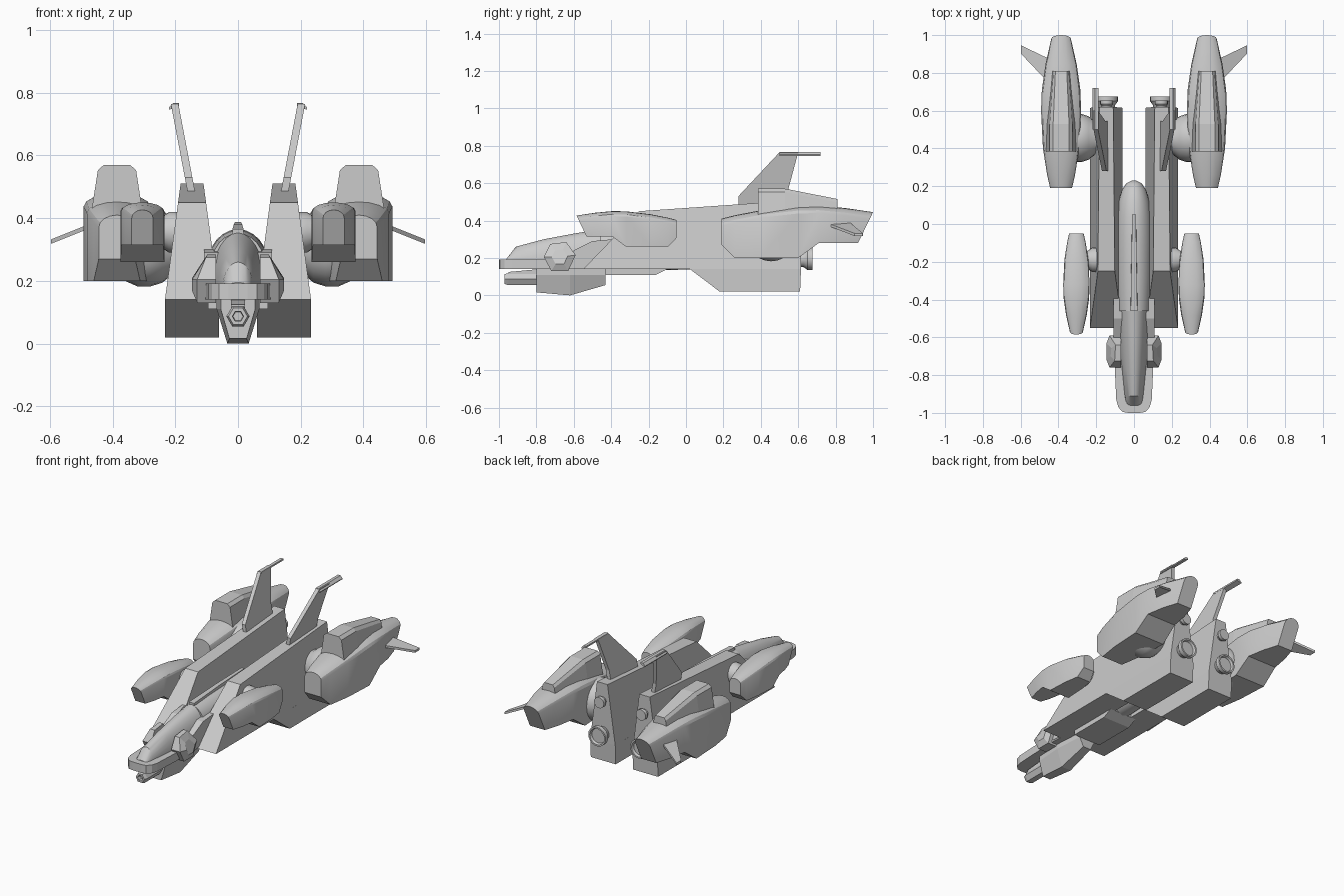
import bpy, bmesh, math
from mathutils import Vector, Matrix

if "Cube" in bpy.data.objects:
    bpy.data.objects.remove(bpy.data.objects["Cube"])


def finish(name, bm, mirror=False, smooth=None):
    bmesh.ops.recalc_face_normals(bm, faces=bm.faces[:])
    me = bpy.data.meshes.new(name)
    bm.to_mesh(me)
    bm.free()
    ob = bpy.data.objects.new(name, me)
    bpy.context.collection.objects.link(ob)
    if smooth:
        bpy.ops.object.select_all(action='DESELECT')
        ob.select_set(True)
        bpy.context.view_layer.objects.active = ob
        bpy.ops.object.shade_smooth_by_angle(angle=math.radians(smooth))
    if mirror:
        ob.modifiers.new("Mirror", 'MIRROR')
    return ob


def loft(name, sections, mirror=False, smooth=None):
    """Skin matching closed sections and cap both ends."""
    bm = bmesh.new()
    rings = [[bm.verts.new(p) for p in s] for s in sections]
    n = len(rings[0])
    for a, b in zip(rings, rings[1:]):
        for i in range(n):
            j = (i + 1) % n
            bm.faces.new((a[i], a[j], b[j], b[i]))
    bm.faces.new(rings[0])
    bm.faces.new(rings[-1])
    return finish(name, bm, mirror, smooth)


def prism(name, profile, inner, outer, mirror=False):
    """Side profile (y, z) spanned between x = inner(z) and x = outer(z)."""
    return loft(name, [[(f(z), y, z) for y, z in profile] for f in (inner, outer)], mirror)


def lathe(name, origin, axis, steps, sides, mirror=False, smooth=35):
    """Round part: steps are (distance along axis, radius)."""
    turn = Vector((0, 0, 1)).rotation_difference(Vector(axis)).to_matrix().to_4x4()
    m = Matrix.Translation(origin) @ turn
    secs = [[m @ Vector((r * math.cos(2 * math.pi * i / sides),
                         r * math.sin(2 * math.pi * i / sides), d))
             for i in range(sides)] for d, r in steps]
    return loft(name, secs, mirror, smooth)


def arch(y, w, z0, z1, n=14):
    """Half-ellipse section on a flat base."""
    return [(w * math.cos(math.pi * i / n), y, z0 + (z1 - z0) * math.sin(math.pi * i / n))
            for i in range(n + 1)]


# Twin hull slabs with deeper rear keels
prism("hull_slab", [(-.55, .14), (-.25, .45), (.62, .51), (.615, .14)],
      lambda z: .06 + (z - .14) * .135, lambda z: .233 - (z - .14) * .135, True)
prism("hull_keel", [(.02, .141), (.18, .02), (.61, .02), (.615, .141)],
      lambda z: .06, lambda z: .233, True)

# Central fuselage, ending in a rounded tail
secs = []
for y, k in [(-.46, .88), (-.3, .97), (-.1, 1), (.04, .96), (.12, .85), (.18, .66), (.215, .42), (.23, .12)]:
    secs.append([(.097 * k * math.cos(2 * math.pi * i / 24), y,
                  .25 + .115 * k * math.sin(2 * math.pi * i / 24)) for i in range(24)])
loft("fuselage", secs, smooth=35)
loft("dorsal_spine", [[(-w, y, .3), (w, y, .3), (w * .8, y, z), (-w * .8, y, z)]
                      for y, w, z in [(-.46, .022, .365), (-.2, .017, .38), (.05, .012, .388)]])
prism("belly", [(-.43, .2), (-.43, .11), (-.16, .11), (-.1, .14), (-.1, .2)],
      lambda z: -.095, lambda z: .095)

# Cockpit canopy
loft("canopy", [arch(-.96, .045, .17, .195), arch(-.91, .05, .17, .26),
                arch(-.76, .065, .17, .30), arch(-.6, .08, .17, .33),
                arch(-.45, .09, .17, .355)], smooth=30)

# Rounded nose plate
half = [(.09, -.42), (.108, -.6), (.1, -.8), (.094, -.93), (.083, -.97), (.06, -.995), (.03, -1)]
outline = half + [(-x, y) for x, y in reversed(half)]
loft("nose_plate", [[(x, y, z) for x, y in outline] for z in (.14, .192)])

# Faceted sensor pods on the nose sides
pod = [(-.76, .205), (-.725, .275), (-.64, .285), (-.59, .215), (-.63, .13), (-.72, .13)]
loft("nose_pod", [[(.07, y, z) for y, z in pod],
                  [(.13 - max(0, z - .22) * .5, y, z) for y, z in pod],
                  [(.146 - max(0, z - .22) * .4, -.675 + (y + .675) * .5, .205 + (z - .205) * .5)
                   for y, z in pod]], True)
loft("cockpit_brace", [[(x, y, z) for y, z in
                        [(-.62, .15), (-.6, .24), (-.5, .29), (-.39, .30), (-.44, .14)]]
                       for x in (.06, .108)], True)

# Chin gun
loft("chin_pod", [[(-w, y, .145), (-w, y, .11), (-w * .5, y, z), (w * .5, y, z), (w, y, .11), (w, y, .145)]
                  for y, w, z in [(-.8, .055, .016), (-.62, .068, 0), (-.43, .055, .055)]])
lathe("gun_barrel", (0, -.78, .087), (0, -1, 0),
      [(0, .037), (.17, .037), (.19, .03), (.19, .018), (.165, .016)], 6, smooth=None)
prism("gun_mount", [(-.95, .108), (-.95, .125), (-.79, .14), (-.79, .108)],
      lambda z: -.022, lambda z: .022)


# Nacelles: one shape, reused reversed and smaller at the front
def nacelle(name, cx, fy, fz, s):
    shape = [((.19, .41), (.19, .27), .058), ((.26, .428), (.26, .2), .074),
             ((.4, .455), (.4, .2), .096), ((.6, .478), (.6, .2), .106),
             ((.71, .48), (.71, .28), .102), ((.85, .467), (.82, .28), .083),
             ((1.0, .445), (.92, .28), .052)]
    secs = []
    for (yt, zt), (yb, zb), w in shape:
        sec = [(-w, zb), (w, zb)]
        sec += [(w * math.cos(math.pi * i / 8), zt - .04 + .04 * math.sin(math.pi * i / 8)) for i in range(9)]
        secs.append([(cx + x * s, fy(yb + (yt - yb) * (z - zb) / (zt - zb)), fz(z)) for x, z in sec])
    return loft(name, secs, True, 25)


K = .535 / .81
nacelle("rear_nacelle", .386, lambda y: y, lambda z: z, 1)
nacelle("front_nacelle", .305, lambda y: -.05 - (y - .19) * K, lambda z: .26 + (z - .2) * K * 1.03, K)

# Raised pods on the rear nacelles
secs = []
for y, w, t, zt in [(.385, .08, .042, .57), (.53, .078, .042, .57), (.81, .05, .03, .515)]:
    secs.append([(.386 + x, y, z) for x, z in
                 [(-w, .43), (-(w + t) / 2, zt - .017), (-t, zt), (t, zt), ((w + t) / 2, zt - .017), (w, .43)]])
loft("nacelle_top_pod", secs, True)

# Small side fins
loft("side_fin", [[(x, a, z - .007), (x, b, z - .007), (x, b, z + .007), (x, a, z + .007)]
                  for x, a, b, z in [(.44, .735, .87, .388), (.597, .90, .945, .325)]], True)

# Tail fins leaning outward, with tip booms
lean = lambda z: .15 + (z - .49) * .19
prism("tail_fin", [(.28, .48), (.28, .53), (.5, .765), (.6, .765), (.545, .56), (.545, .48)],
      lambda z: lean(z) - .012, lambda z: lean(z) + .012, True)
loft("fin_boom", [[(.188, y, .757), (.188, y, .767), (.207, y, .767), (.221, y, .752), (.219, y, .746)]
                  for y in (.5, .72)], True)

# Couplings joining nacelles to the hull
lathe("rear_coupling", (.18, .455, .31), (1, 0, 0),
      [(0, .085), (.03, .09), (.06, .115), (.1, .128), (.14, .128), (.18, .11)], 24, True)
lathe("front_coupling", (.18, -.19, .355), (1, 0, 0),
      [(0, .065), (.04, .065), (.07, .045), (.1, .045)], 20, True)

# Engine nozzles
lathe("main_nozzle", (.145, .6, .195), (0, 1, 0),
      [(0, .04), (.03, .045), (.05, .06), (.075, .06), (.075, .05), (.06, .045)], 20, True)
lathe("upper_nozzle", (.145, .6, .4), (0, 1, 0),
      [(0, .025), (.025, .026), (.035, .034), (.055, .034)], 16, True)
